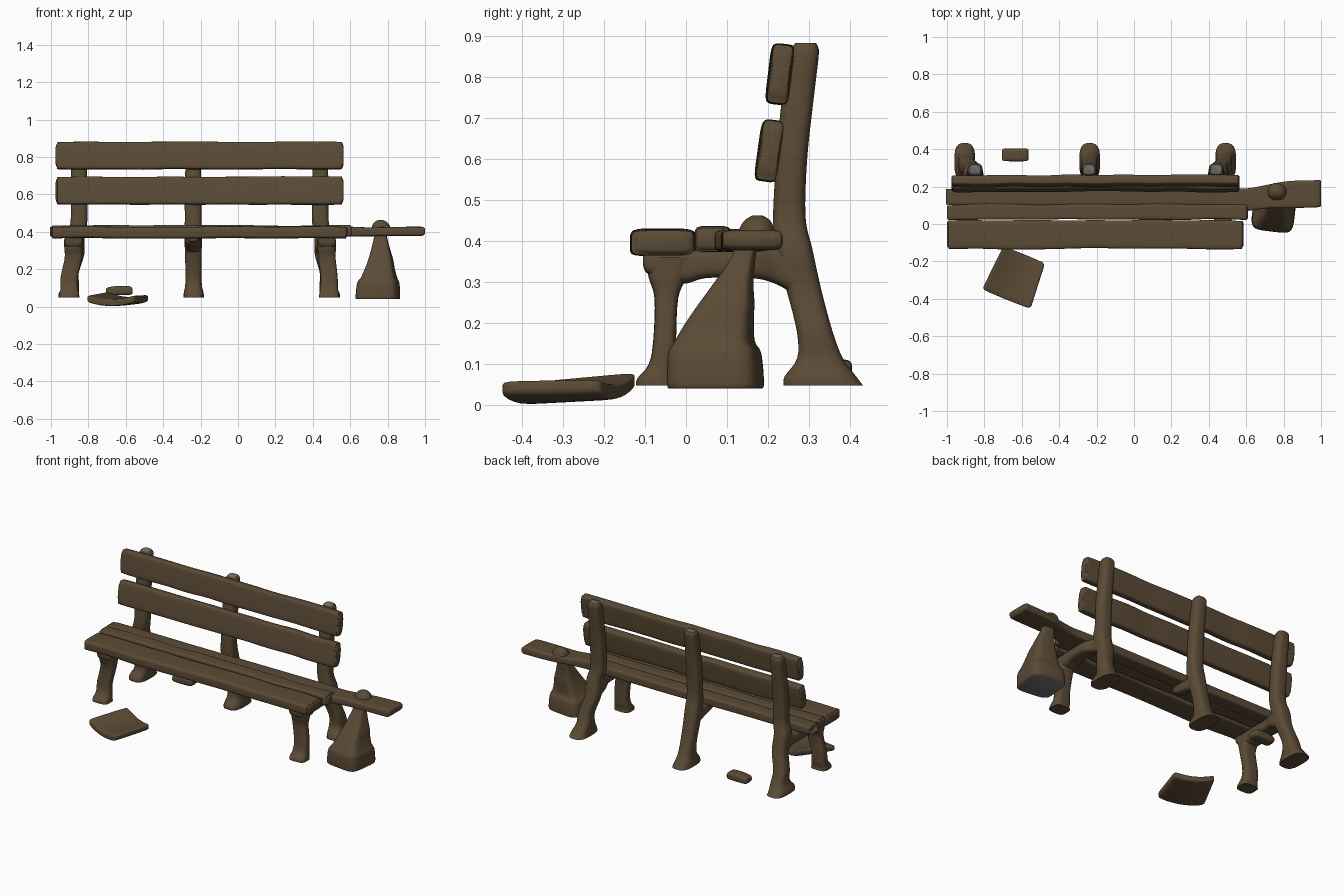
import bpy, bmesh, math, random
from mathutils import Vector

random.seed(4)


def material(name, col):
    m = bpy.data.materials.new(name)
    m.diffuse_color = (*col, 1)
    return m


BROWN = material("weathered brown", (0.105, 0.070, 0.036))
GREY = material("worn grey", (0.16, 0.17, 0.17))


def spline(pts, n):
    """Catmull-Rom resampling of a list of equal-length tuples."""
    if n < 2:
        return pts
    out = []
    for i in range(len(pts) - 1):
        p0, p1, p2 = pts[max(i - 1, 0)], pts[i], pts[i + 1]
        p3 = pts[min(i + 2, len(pts) - 1)]
        for k in range(n):
            t = k / n
            out.append(tuple(
                0.5 * (2 * b + (c - a) * t + (2 * a - 5 * b + 4 * c - d) * t * t
                       + (3 * b - a - 3 * c + d) * t ** 3)
                for a, b, c, d in zip(p0, p1, p2, p3)))
    return out + [pts[-1]]


def loft(name, axis, rings, power=4, n=4, sides=24, twist=0, grey=None):
    """Superellipse sections (x, y, z, half_u, half_v) swept along an axis."""
    u, v = {"x": (1, 2), "y": (0, 2), "z": (0, 1)}[axis]
    bm = bmesh.new()
    loops = []
    for x, y, z, hu, hv in spline(rings, n):
        loop = []
        for s in range(sides):
            a = 2 * math.pi * (s + 0.5) / sides
            c, d = math.cos(a), math.sin(a)
            p = math.copysign(abs(c) ** (2 / power), c) * hu
            q = math.copysign(abs(d) ** (2 / power), d) * hv
            co = Vector((x, y, z))
            co[u] += p * math.cos(twist) - q * math.sin(twist)
            co[v] += p * math.sin(twist) + q * math.cos(twist)
            loop.append(bm.verts.new(co))
        loops.append(loop)
    for a, b in zip(loops, loops[1:]):
        for i in range(sides):
            j = (i + 1) % sides
            bm.faces.new((a[i], a[j], b[j], b[i]))
    bm.faces.new(loops[0])
    bm.faces.new(loops[-1])
    bmesh.ops.recalc_face_normals(bm, faces=bm.faces)
    bm.normal_update()
    for f in bm.faces:
        f.smooth = True
        if grey and grey(f):
            f.material_index = 1
    me = bpy.data.meshes.new(name)
    bm.to_mesh(me)
    bm.free()
    me.materials.append(BROWN)
    me.materials.append(GREY)
    ob = bpy.data.objects.new(name, me)
    bpy.context.collection.objects.link(ob)
    bpy.context.view_layer.objects.active = ob
    ob.select_set(True)
    bpy.ops.object.shade_smooth_by_angle(angle=math.radians(50))
    ob.select_set(False)
    return ob


def plank(name, x0, x1, y, z, hy, hz, twist=0, wave=0.004):
    """Long rounded board with slightly uneven edges."""
    rings = [(x0, y, z, hy * 0.8, hz * 0.6), (x0 + 0.008, y, z, hy * 0.95, hz * 0.9)]
    for i in range(11):
        x = x0 + 0.025 + (x1 - x0 - 0.05) * i / 10
        r = lambda: random.uniform(-wave, wave)
        rings.append((x, y + r(), z + r() * 0.5, hy + r() * 0.6, hz + r() * 0.4))
    rings += [(x1 - 0.008, y, z, hy * 0.95, hz * 0.9), (x1, y, z, hy * 0.8, hz * 0.6)]
    return loft(name, "x", rings, 6, 3, 28, twist)


# Backrest boards, leaning back slightly
plank("upper_back_board", -0.975, 0.565, 0.230, 0.808, 0.026, 0.073, -0.12, 0.003)
plank("lower_back_board", -0.975, 0.565, 0.205, 0.620, 0.026, 0.074, -0.14, 0.003)

# Seat boards
plank("front_seat_board", -1.0, 0.585, -0.055, 0.397, 0.077, 0.032)
plank("middle_seat_board", -1.0, 0.61, 0.063, 0.405, 0.041, 0.030)

# Rear seat board continues past the frame as a broken extension
loft("rear_seat_board", "x", [
    (-0.98, 0.145, 0.402, 0.035, 0.018), (-0.965, 0.145, 0.402, 0.044, 0.027),
    (-0.5, 0.142, 0.402, 0.044, 0.028), (0, 0.146, 0.400, 0.046, 0.028),
    (0.5, 0.144, 0.402, 0.047, 0.028), (0.60, 0.130, 0.401, 0.060, 0.027),
    (0.70, 0.145, 0.400, 0.062, 0.024), (0.82, 0.157, 0.402, 0.072, 0.024),
    (0.96, 0.161, 0.403, 0.073, 0.025), (0.99, 0.163, 0.403, 0.072, 0.022),
    (1.0, 0.163, 0.403, 0.068, 0.012)], 6, 3, 28)

# Frames: (name, post x, rear foot x, front leg top x, front foot x)
for name, px, fx, lx, gx in (("left", -0.85, -0.905, -0.88, -0.902),
                             ("middle", -0.24, -0.237, None, None),
                             ("right", 0.44, 0.49, 0.475, 0.487)):
    mid = px + (fx - px) * 0.3
    low = px + (fx - px) * 0.8
    # curved rear post with a flared foot
    loft(name + "_rear_post", "z", [
        (fx, 0.335, 0.048, 0.056, 0.098), (fx, 0.328, 0.07, 0.054, 0.088),
        (low, 0.327, 0.115, 0.045, 0.056), (low, 0.314, 0.18, 0.043, 0.044),
        (mid, 0.288, 0.28, 0.045, 0.043), (mid, 0.262, 0.38, 0.047, 0.047),
        (px, 0.252, 0.46, 0.045, 0.040), (px, 0.258, 0.60, 0.045, 0.038),
        (px, 0.272, 0.74, 0.042, 0.039), (px, 0.288, 0.85, 0.040, 0.036),
        (px, 0.291, 0.873, 0.036, 0.032), (px, 0.292, 0.884, 0.029, 0.025)],
        3, 4, 20, grey=lambda f: f.normal.z > 0.9 and f.calc_center_median().z > 0.87)
    if lx is None:
        # broken stub of the missing seat support
        loft("middle_support_stub", "y", [
            (px, 0.08, 0.365, 0.022, 0.015), (px, 0.12, 0.355, 0.036, 0.030),
            (px, 0.20, 0.345, 0.042, 0.038), (px, 0.27, 0.335, 0.043, 0.055)], 3)
        continue
    # seat support
    loft(name + "_seat_support", "y", [
        (lx, -0.105, 0.360, 0.040, 0.018), (lx, -0.09, 0.350, 0.046, 0.032),
        (lx, -0.01, 0.338, 0.047, 0.042), (lx, 0.05, 0.345, 0.047, 0.035),
        (lx, 0.16, 0.345, 0.047, 0.035), (mid, 0.22, 0.340, 0.046, 0.045),
        (mid, 0.27, 0.330, 0.044, 0.065)], 3.5)
    # front leg
    loft(name + "_front_leg", "z", [
        (gx, -0.075, 0.048, 0.054, 0.047), (gx, -0.075, 0.065, 0.053, 0.044),
        (gx, -0.058, 0.10, 0.047, 0.033), (gx, -0.052, 0.16, 0.046, 0.028),
        (lx, -0.048, 0.26, 0.047, 0.029), (lx, -0.045, 0.31, 0.049, 0.046),
        (lx, -0.040, 0.36, 0.050, 0.062)], 3.5)

# Sack-shaped prop holding up the extension
loft("prop_support", "z", [
    (0.748, 0.072, 0.040, 0.108, 0.107), (0.748, 0.072, 0.052, 0.114, 0.113),
    (0.750, 0.070, 0.125, 0.108, 0.109), (0.754, 0.070, 0.155, 0.093, 0.094),
    (0.758, 0.082, 0.20, 0.077, 0.080), (0.763, 0.100, 0.25, 0.064, 0.064),
    (0.763, 0.117, 0.30, 0.051, 0.045), (0.762, 0.140, 0.36, 0.036, 0.028),
    (0.762, 0.150, 0.41, 0.030, 0.025)],
    5, 4, 28, -0.12, lambda f: f.normal.z < -0.9)
loft("prop_knob", "z", [
    (0.765, 0.170, 0.385, 0.055, 0.050), (0.765, 0.172, 0.425, 0.050, 0.044),
    (0.763, 0.174, 0.450, 0.036, 0.032), (0.763, 0.175, 0.463, 0.014, 0.012)], 2.2)

# Warped loose board on the ground: long axis x, then turned and bowed
loose = loft("loose_board", "x", [
    (-0.140, 0, 0, 0.110, 0.008), (-0.134, 0, 0, 0.122, 0.016),
    (-0.11, 0, 0, 0.128, 0.020), (0, 0, 0, 0.130, 0.020), (0.11, 0, 0, 0.128, 0.020),
    (0.134, 0, 0, 0.122, 0.016), (0.140, 0, 0, 0.110, 0.008)], 7, 4, 48)
for v in loose.data.vertices:
    x, y = v.co.x, v.co.y
    v.co.z += 0.021 + 1.1 * x * x + 0.05 * (y + 0.13) - 0.25 * x * (y + 0.13)
    v.co.x += 0.02 * -x / 0.14 * (y + 0.13) / 0.26
loose.location = (-0.635, -0.283, 0)
loose.rotation_euler.z = math.radians(-22)

# Small broken chunk behind the bench
loft("broken_chunk", "x", [
    (-0.705, 0.37, 0.082, 0.024, 0.010), (-0.695, 0.37, 0.083, 0.033, 0.020),
    (-0.64, 0.37, 0.086, 0.035, 0.025), (-0.58, 0.37, 0.086, 0.034, 0.023),
    (-0.565, 0.37, 0.085, 0.027, 0.013)], 4)
